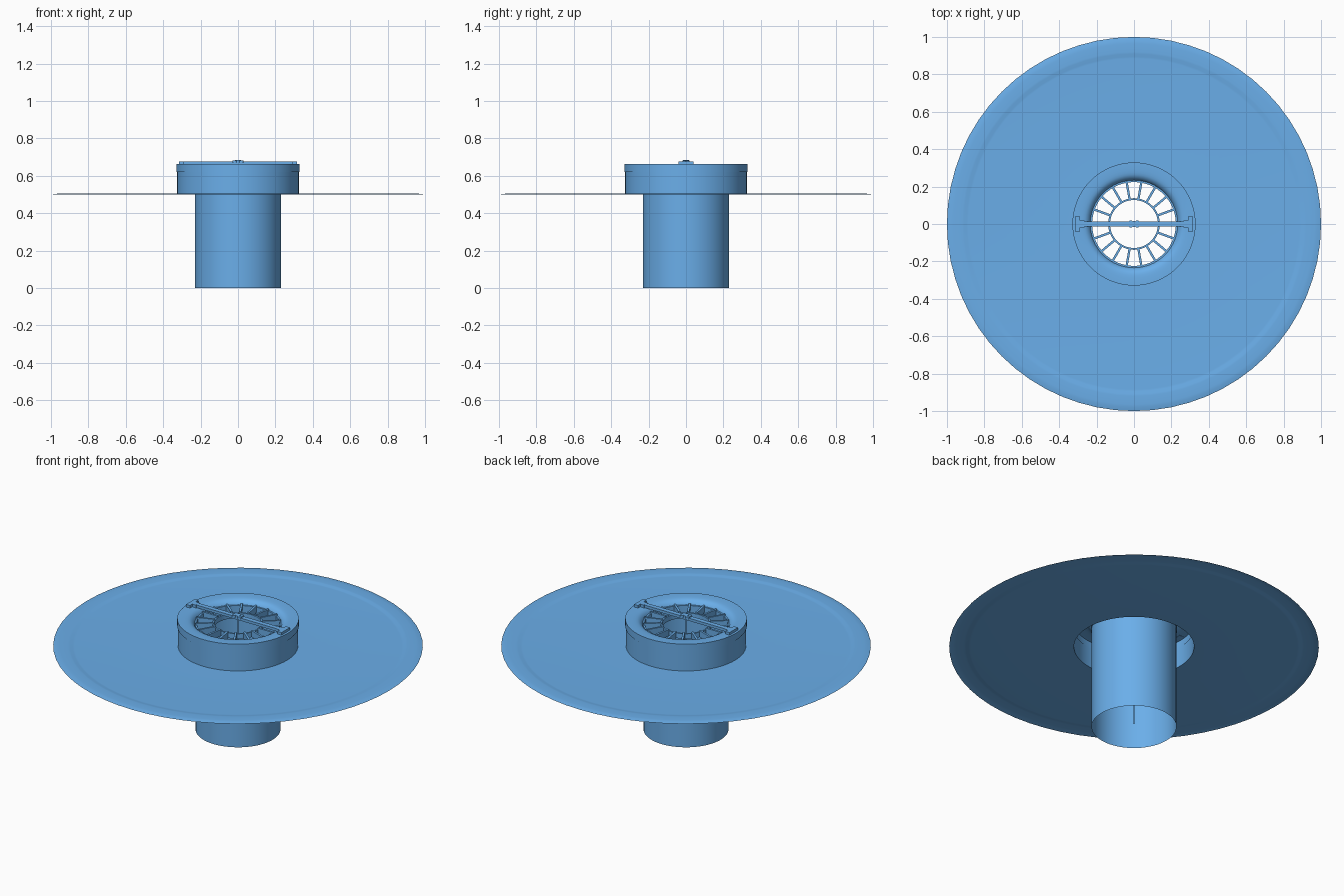
import bpy, bmesh, math
from mathutils import Matrix, Vector

if "Cube" in bpy.data.objects:
    bpy.data.objects.remove(bpy.data.objects["Cube"])

blue = bpy.data.materials.new("blue")
blue.diffuse_color = (0.145, 0.425, 0.82, 1)
blue.use_nodes = True
blue.node_tree.nodes["Principled BSDF"].inputs["Base Color"].default_value = blue.diffuse_color


def finish(name, bm, smooth=True):
    bmesh.ops.recalc_face_normals(bm, faces=bm.faces)
    me = bpy.data.meshes.new(name)
    bm.to_mesh(me)
    bm.free()
    me.materials.append(blue)
    ob = bpy.data.objects.new(name, me)
    bpy.context.collection.objects.link(ob)
    if smooth:
        bpy.ops.object.select_all(action='DESELECT')
        ob.select_set(True)
        bpy.context.view_layer.objects.active = ob
        bpy.ops.object.shade_smooth_by_angle(angle=math.radians(35))
    return ob


def lathe(name, profile, sides=64, closed=False):
    """Spin an (r, z) profile around the z axis."""
    bm = bmesh.new()
    rings = []
    for r, z in profile:
        rings.append([bm.verts.new((r * math.cos(2 * math.pi * i / sides),
                                    r * math.sin(2 * math.pi * i / sides), z))
                      for i in range(sides)])
    pairs = list(zip(rings, rings[1:]))
    if closed:
        pairs.append((rings[-1], rings[0]))
    for a, b in pairs:
        for i in range(sides):
            j = (i + 1) % sides
            bm.faces.new((a[i], a[j], b[j], b[i]))
    return finish(name, bm)


def add_box(bm, centre, size, angle=0.0):
    m = (Matrix.Rotation(angle, 4, 'Z') @ Matrix.Translation(Vector(centre))
         @ Matrix.Diagonal((*size, 1)))
    bmesh.ops.create_cube(bm, size=1, matrix=m)


def add_cylinder(bm, centre, radius, height, sides=24):
    bmesh.ops.create_cone(bm, cap_ends=True, segments=sides, radius1=radius,
                          radius2=radius, depth=height,
                          matrix=Matrix.Translation(Vector(centre)))


# Wide thin sheet with a slightly raised outer border
sheet = lathe("membrane_sheet", [(0.325, 0.5), (0.885, 0.5), (0.895, 0.5005),
                                 (0.91, 0.504), (0.92, 0.5045), (0.965, 0.5045),
                                 (0.98, 0.5035), (1.0, 0.499)])
if sheet.data.polygons[0].normal.z < 0:
    sheet.data.flip_normals()

# Outer collar below the clamping ring
lathe("collar_wall", [(0.325, 0.5), (0.325, 0.62)])

# Clamping ring: outer band, flat top, rounded funnel into the pipe
funnel = [(0.275 - 0.045 * math.sin(t * math.pi / 12),
           0.61 + 0.05 * math.cos(t * math.pi / 12)) for t in range(7)]
lathe("clamping_ring", [(0.325, 0.62), (0.329, 0.62), (0.329, 0.662),
                        (0.29, 0.662)] + funnel)

# Open outlet pipe
lathe("outlet_pipe", [(0.23, 0.0), (0.23, 0.61)])

# Grate: two rings joined by eighteen radial fins
for name, r0, r1 in (("grate_inner_ring", 0.128, 0.138),
                     ("grate_outer_ring", 0.224, 0.234)):
    lathe(name, [(r0, 0.605), (r1, 0.605), (r1, 0.635), (r0, 0.635)], closed=True)
bm = bmesh.new()
for i in range(18):
    add_box(bm, (0.183, 0, 0.624), (0.1, 0.012, 0.038), i * math.pi / 9)
finish("grate_fins", bm, smooth=False)

# Cross bar with T-shaped end feet
bm = bmesh.new()
add_box(bm, (0, 0, 0.669), (0.6, 0.028, 0.016))
for s in (-1, 1):
    add_box(bm, (s * 0.302, 0, 0.669), (0.026, 0.08, 0.017))
    add_box(bm, (s * 0.28, 0, 0.669), (0.03, 0.036, 0.017))
finish("cross_bar", bm, smooth=False)

# Wing nut in the middle of the bar
bm = bmesh.new()
add_cylinder(bm, (0, 0, 0.677), 0.016, 0.016)
for s in (-1, 1):
    add_cylinder(bm, (s * 0.018, 0.008, 0.677), 0.012, 0.012, 16)
    add_cylinder(bm, (s * 0.018, -0.008, 0.677), 0.012, 0.012, 16)
finish("wing_nut", bm)

# Thin centre rod hanging down the pipe
bm = bmesh.new()
add_cylinder(bm, (0, 0, 0.345), 0.004, 0.65, 12)
finish("centre_rod", bm)
